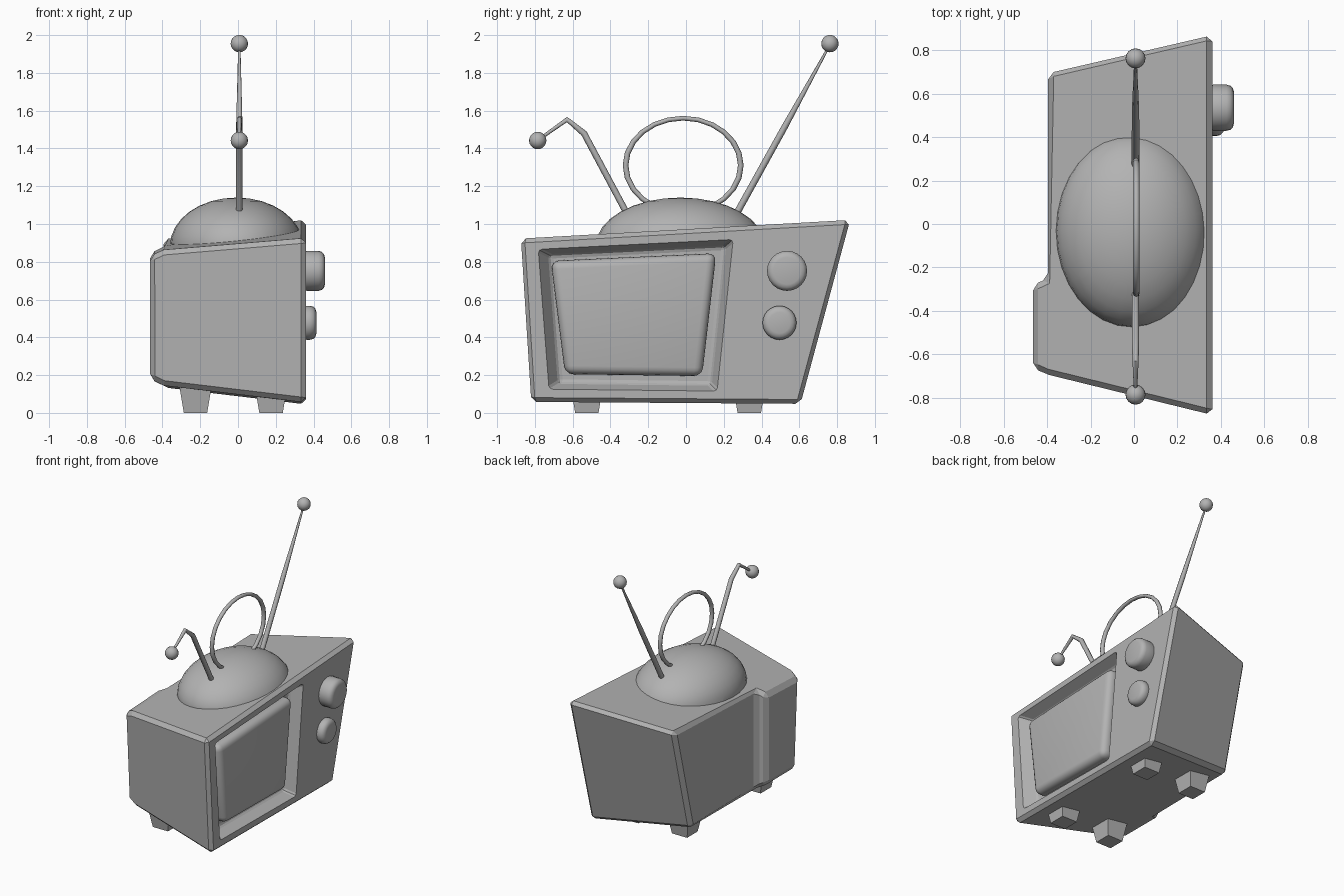
import bpy, bmesh, math
from mathutils import Vector, Matrix

if "Cube" in bpy.data.objects:
    bpy.data.objects.remove(bpy.data.objects["Cube"])

grey = bpy.data.materials.new("dark_grey")
grey.diffuse_color = (0.45, 0.45, 0.45, 1)
grey.use_nodes = True
grey.node_tree.nodes["Principled BSDF"].inputs["Base Color"].default_value = grey.diffuse_color


def add_mesh(name, bm):
    bmesh.ops.recalc_face_normals(bm, faces=bm.faces)
    me = bpy.data.meshes.new(name)
    bm.to_mesh(me)
    bm.free()
    ob = bpy.data.objects.new(name, me)
    bpy.context.collection.objects.link(ob)
    return ob


def activate(ob):
    bpy.ops.object.select_all(action='DESELECT')
    ob.select_set(True)
    bpy.context.view_layer.objects.active = ob


def smooth(ob, angle=35):
    activate(ob)
    bpy.ops.object.shade_smooth_by_angle(angle=math.radians(angle))


def apply_mod(ob, kind, **props):
    activate(ob)
    m = ob.modifiers.new(kind, kind)
    for k, v in props.items():
        setattr(m, k, v)
    bpy.ops.object.modifier_apply(modifier=m.name)


def loft(name, rings):
    """Skin (x, [(y, z), ...]) outlines into a closed solid."""
    bm = bmesh.new()
    loops = [[bm.verts.new((x, y, z)) for y, z in pts] for x, pts in rings]
    n = len(loops[0])
    for a, b in zip(loops, loops[1:]):
        for i in range(n):
            j = (i + 1) % n
            bm.faces.new((a[i], a[j], b[j], b[i]))
    bm.faces.new(loops[0])
    bm.faces.new(loops[-1])
    return add_mesh(name, bm)


# Cabinet: crooked tapered box, rear face split so one side bulges back
bm = bmesh.new()
f = [bm.verts.new((0.36, y, z)) for y, z in
     [(-0.825, 0.055), (0.61, 0.045), (0.875, 1.025), (-0.88, 0.925)]]
b = [bm.verts.new((-0.395, y, z)) for y, z in
     [(-0.65, 0.145), (-0.25, 0.142), (0.50, 0.135), (0.70, 0.92), (-0.25, 0.883), (-0.695, 0.862)]]
e = [bm.verts.new((-0.465, y, z)) for y, z in
     [(-0.63, 0.18), (-0.28, 0.18), (-0.28, 0.845), (-0.665, 0.83)]]
for vs in ((f[0], f[1], f[2], f[3]), (f[0], b[0], b[1], b[2], f[1]),
           (f[1], b[2], b[3], f[2]), (f[2], b[3], b[4], b[5], f[3]),
           (f[3], b[5], b[0], f[0]), (b[1], b[4], b[3], b[2]),
           (b[0], e[0], e[1], b[1]), (b[1], e[1], e[2], b[4]),
           (b[4], e[2], e[3], b[5]), (b[5], e[3], e[0], b[0]), e):
    bm.faces.new(vs)
bmesh.ops.recalc_face_normals(bm, faces=bm.faces)
bm.normal_update()
sharp = [d for d in bm.edges if d.calc_face_angle() > math.radians(35)]
bmesh.ops.bevel(bm, geom=sharp, offset=0.026, offset_type='OFFSET', segments=1,
                profile=0.5, affect='EDGES', clamp_overlap=False)
cabinet = add_mesh("cabinet", bm)

# Sloped recess around the screen
recess = loft("recess_cutter", [
    (0.40, [(-0.75, 0.11), (0.18, 0.10), (0.27, 0.935), (-0.81, 0.88)]),
    (0.27, [(-0.67, 0.16), (0.13, 0.15), (0.205, 0.88), (-0.72, 0.835)])])
apply_mod(recess, 'BEVEL', width=0.018, segments=2, limit_method='ANGLE')
apply_mod(cabinet, 'BOOLEAN', object=recess, operation='DIFFERENCE', solver='EXACT')
bpy.data.objects.remove(recess)

# Screen: rounded pillow
pts = [(-0.64, 0.205), (0.085, 0.195), (0.16, 0.845), (-0.715, 0.805)]
screen = loft("screen", [(0.24, pts), (0.345, pts)])
apply_mod(screen, 'BEVEL', width=0.045, segments=4, limit_method='ANGLE')
smooth(screen)

# Knobs
for name, y, z, r, end in [("upper_knob", 0.535, 0.752, 0.106, 0.46),
                           ("lower_knob", 0.495, 0.477, 0.09, 0.415)]:
    d = end - 0.33
    bpy.ops.mesh.primitive_cylinder_add(vertices=24, radius=r, depth=d,
                                        location=(end - d / 2, y, z),
                                        rotation=(0, math.pi / 2, 0))
    knob = bpy.context.object
    knob.name = name
    apply_mod(knob, 'BEVEL', width=0.034, segments=3, limit_method='ANGLE',
              angle_limit=math.radians(40))
    smooth(knob, 40)

# Dome on top, trimmed just under the cabinet's sloping roof
bm = bmesh.new()
bmesh.ops.create_uvsphere(bm, u_segments=32, v_segments=16, radius=1,
                          matrix=Matrix.Translation((-0.008, -0.03, 0.885)) @
                          Matrix.Diagonal((0.352, 0.448, 0.255, 1)))
bmesh.ops.bisect_plane(bm, geom=bm.verts[:] + bm.edges[:] + bm.faces[:],
                       plane_co=(0, -0.03, 0.91), plane_no=(-0.09, -0.055, 1), clear_inner=True)
bmesh.ops.holes_fill(bm, edges=[d for d in bm.edges if d.is_boundary])
smooth(add_mesh("dome", bm))

# Loop aerial
bpy.ops.mesh.primitive_torus_add(major_segments=24, minor_segments=8, major_radius=0.305,
                                 minor_radius=0.015, location=(0.01, -0.015, 1.31),
                                 rotation=(0, math.pi / 2, 0))
loop = bpy.context.object
loop.name = "loop_aerial"
loop.scale = (0.82, 1, 1)
smooth(loop, 50)


# Straight and bent aerials with ball tips
def aerial(name, path, ball):
    cu = bpy.data.curves.new(name, 'CURVE')
    cu.dimensions = '3D'
    cu.bevel_depth = 1.0
    cu.bevel_resolution = 2
    cu.use_fill_caps = True
    sp = cu.splines.new('POLY')
    sp.points.add(len(path) - 1)
    for p, (y, z, r) in zip(sp.points, path):
        p.co = (0.007, y, z, 1)
        p.radius = r
    ob = bpy.data.objects.new(name, cu)
    bpy.context.collection.objects.link(ob)
    activate(ob)
    bpy.ops.object.convert(target='MESH')
    smooth(bpy.context.object, 50)
    bpy.ops.mesh.primitive_uv_sphere_add(segments=16, ring_count=10, radius=0.046,
                                         location=(0.007, *ball))
    bpy.context.object.name = name + "_ball"
    smooth(bpy.context.object)


aerial("straight_aerial", [(0.265, 1.05, 0.018), (0.52, 1.51, 0.017), (0.757, 1.94, 0.006)],
       (0.762, 1.955))
aerial("bent_aerial", [(-0.31, 1.05, 0.017), (-0.54, 1.48, 0.017), (-0.63, 1.553, 0.014),
                       (-0.74, 1.475, 0.009), (-0.78, 1.445, 0.006)], (-0.785, 1.442))

# Four tapered feet
for side, y in (("left", -0.525), ("right", 0.335)):
    for end, x in (("rear", -0.225), ("front", 0.175)):
        bm = bmesh.new()
        bmesh.ops.create_cone(bm, cap_ends=True, segments=4, radius1=0.062 * math.sqrt(2),
                              radius2=0.087 * math.sqrt(2), depth=0.15,
                              matrix=Matrix.Translation((x, y, 0.075)) @
                              Matrix.Rotation(math.pi / 4, 4, 'Z'))
        add_mesh(f"{end}_{side}_foot", bm)

for ob in bpy.context.scene.objects:
    ob.data.materials.clear()
    ob.data.materials.append(grey)
